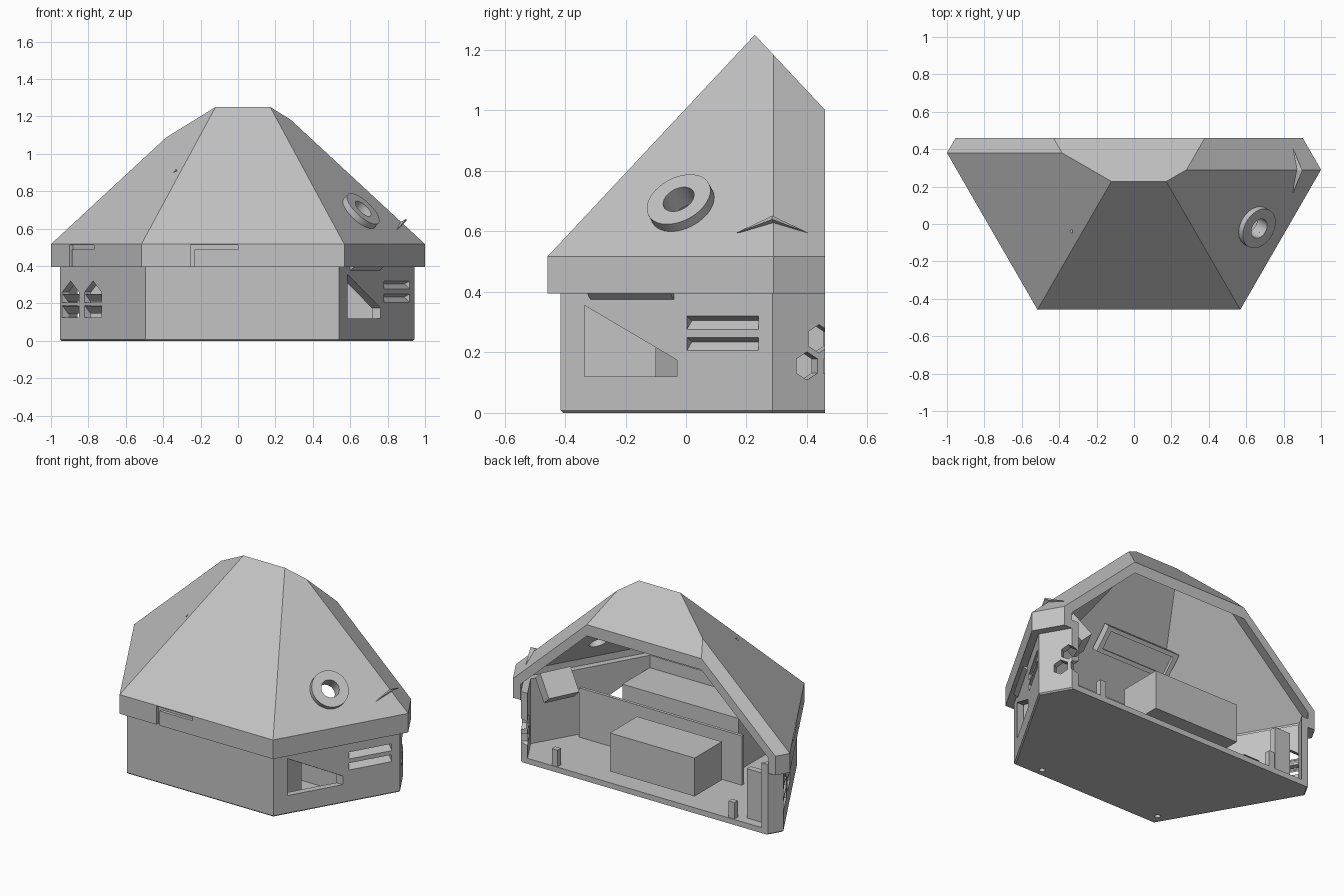
import bpy, bmesh, math
from mathutils import Vector, Matrix

old = bpy.data.objects.get("Cube")
if old:
    bpy.data.objects.remove(old, do_unlink=True)

gray = bpy.data.materials.new("plain gray")
gray.use_nodes = True
gray.diffuse_color = (0.55, 0.55, 0.55, 1)
gray.node_tree.nodes["Principled BSDF"].inputs["Base Color"].default_value = (0.55, 0.55, 0.55, 1)

# Wall directions: unit normal x, y, eave distance, wall distance
S = math.sqrt(3) / 2
FRONT = (0, -1, 0.458, 0.415)
RIGHT = (S, -0.5, 0.721, 0.675)
BACK_RIGHT = (S, 0.5, 1.011, 0.961)
LEFT = (-S, -0.5, 0.676, 0.636)
BACK_LEFT = (-S, 0.5, 1.056, 1.012)
BACK = (0, 1, 0.913, 0.875)
SIDES = [FRONT, RIGHT, BACK_RIGHT, LEFT, BACK_LEFT, BACK]
PITCH = 1.069
CUT = 0.46


def finish(name, bm):
    bmesh.ops.recalc_face_normals(bm, faces=bm.faces[:])
    me = bpy.data.meshes.new(name)
    bm.to_mesh(me)
    bm.free()
    ob = bpy.data.objects.new(name, me)
    me.materials.append(gray)
    bpy.context.scene.collection.objects.link(ob)
    return ob


def solid(name, planes):
    """Convex solid: the space inside all planes (normal, distance)."""
    bm = bmesh.new()
    bmesh.ops.create_cube(bm, size=6)
    for n, d in planes:
        n = Vector(n)
        bmesh.ops.bisect_plane(bm, geom=bm.verts[:] + bm.edges[:] + bm.faces[:],
                               plane_co=n * d / n.length_squared, plane_no=n, clear_outer=True)
        rim = [e for e in bm.edges if e.is_boundary]
        if rim:
            bmesh.ops.edgeloop_fill(bm, edges=rim)
    return finish(name, bm)


def hull(name, points):
    bm = bmesh.new()
    for p in points:
        bm.verts.new(p)
    bmesh.ops.convex_hull(bm, input=bm.verts[:])
    return finish(name, bm)


def box(name, lo, hi):
    return hull(name, [(x, y, z) for x in (lo[0], hi[0]) for y in (lo[1], hi[1]) for z in (lo[2], hi[2])])


def frame(origin, normal):
    n = Vector(normal).normalized()
    t = Vector((0, 0, 1)).cross(n).normalized()
    m = Matrix((t, n.cross(t), n)).transposed().to_4x4()
    m.translation = origin
    return m


def prism(name, poly, near, far, m):
    """Outline extruded along the normal of a frame."""
    bm = bmesh.new()
    face = bm.faces.new([bm.verts.new((u, v, near)) for u, v in poly])
    top = bmesh.ops.extrude_face_region(bm, geom=[face])["geom"]
    bmesh.ops.translate(bm, vec=(0, 0, far - near), verts=[g for g in top if isinstance(g, bmesh.types.BMVert)])
    bm.transform(m)
    return finish(name, bm)


def wall_frame(side, dist=3):
    n = Vector((side[0], side[1], 0))
    return frame(n * side[dist], n)


def along(m, axis, a):
    """Distance along a wall at a given x (axis 0) or y (axis 1)."""
    return (a - m.translation[axis]) / m.col[0][axis]


def on_wall(name, side, axis, poly, near, far, dist=3):
    """Prism on a wall; outline given as (x or y, z)."""
    m = wall_frame(side, dist)
    return prism(name, [(along(m, axis, a), z) for a, z in poly], near, far, m)


def wedge(name, side, axis, ends, profile):
    """Bar along a wall; profile given as (z, outward distance)."""
    m = wall_frame(side)
    return hull(name, [m @ Vector((along(m, axis, a), z, d)) for a in ends for z, d in profile])


def circle(r, count, u=0, v=0, turn=0):
    return [(u + r * math.cos(turn + math.tau * i / count), v + r * math.sin(turn + math.tau * i / count))
            for i in range(count)]


def rect(a, b, c, d):
    return [(a, c), (b, c), (b, d), (a, d)]


def cut(ob, *cutters):
    for c in cutters:
        c.hide_render = True
        mod = ob.modifiers.new("cut", "BOOLEAN")
        mod.operation, mod.solver, mod.object = "DIFFERENCE", "EXACT", c
    bpy.context.view_layer.update()
    me = bpy.data.meshes.new_from_object(ob.evaluated_get(bpy.context.evaluated_depsgraph_get()))
    ob.modifiers.clear()
    ob.data = me
    for c in cutters:
        bpy.data.objects.remove(c, do_unlink=True)


def walls(dist, inset=0):
    return [((s[0], s[1], 0), s[dist] - inset) for s in SIDES]


def slopes(eave):
    return [((PITCH * s[0], PITCH * s[1], 1), eave + PITCH * s[2]) for s in SIDES]


# Roof shell, open at the back, with L-shaped grooves in the eave
roof = solid("roof", walls(2) + slopes(0.517) + [((0, 0, -1), -0.395), ((0, 1, 0), CUT)])
for side, a, b, w in ((LEFT, -0.9, -0.77, 0.012), (FRONT, -0.255, 0, 0.022)):
    cut(roof, on_wall("groove_post", side, 0, rect(a, a + w, 0.38, 0.512), -0.02, 0.02, 2))
    cut(roof, on_wall("groove_bar", side, 0, rect(a + w / 2, b, 0.488, 0.512), -0.02, 0.02, 2))
ring_frame = frame((0.648, -0.012, 0.683), (PITCH * RIGHT[0], PITCH * RIGHT[1], 1))
mark_frame = frame((-0.335, -0.04, 0.91), (PITCH * LEFT[0], PITCH * LEFT[1], 1))
cut(roof, solid("roof_space", walls(3, -0.002)[:5] + slopes(0.445) + [((0, 0, -1), 0), ((0, 1, 0), 0.6)]),
    prism("ring_hole", circle(0.055, 32), -0.15, 0.1, ring_frame),
    prism("small_mark", circle(0.014, 3), -0.03, 0.03, mark_frame))

# Lower housing: walls and floor
base = solid("base", walls(3) + [((s[0], s[1], -1), s[3] - 0.008) for s in SIDES]
             + [((0, 0, 1), 0.45), ((0, 0, -1), 0), ((0, 1, 0), CUT)])
cutters = [solid("base_space", walls(3, 0.04)[:5] + [((0, 0, 1), 0.6), ((0, 0, -1), -0.035), ((0, 1, 0), 0.6)])]

# Right wall: slanted window cut straight sideways, two blind slots, eave lip
window = [(-0.335, 0.12), (-0.03, 0.12), (-0.03, 0.175), (-0.335, 0.355)]
cutters.append(prism("window", window, 0.45, 0.9, frame((0, 0, 0), (1, 0, 0))))
for z in (0.205, 0.275):
    cutters.append(wedge("slot", RIGHT, 1, (0.003, 0.24), [(z, 0.001), (z + 0.045, 0.001), (z + 0.03, -0.033)]))
wedge("eave_lip", RIGHT, 1, (-0.315, -0.04), [(0.375, -0.005), (0.41, -0.005), (0.375, 0.001), (0.396, 0.025)])

# Hexagon holes in the back right wall
for y, z in ((0.44, 0.245), (0.4, 0.155), (0.49, 0.155)):
    m = wall_frame(BACK_RIGHT)
    cutters.append(prism("hexagon", circle(0.047, 6, along(m, 1, y), z, math.pi / 6), -0.06, 0.03, m))

# House-shaped windows with slanted slats in the left wall
for x in (-0.895, -0.775):
    ends = (x - 0.045, x + 0.045)
    house = [(ends[0], 0.205), (ends[1], 0.205), (ends[1], 0.26), (x, 0.32), (ends[0], 0.26)]
    cutters.append(on_wall("house_window", LEFT, 0, house, -0.06, 0.03))
    cutters.append(on_wall("house_window_low", LEFT, 0, rect(*ends, 0.125, 0.19), -0.06, 0.03))
    for z in (0.145, 0.21):
        wedge("window_slat", LEFT, 0, ends, [(z + 0.04, -0.004), (z, -0.037), (z + 0.01, -0.037)])

# Screw holes in the floor
for x, y in ((0.38, -0.36), (-0.46, -0.34)):
    cutters.append(prism("screw_hole", circle(0.017, 12), -0.1, 0.1, frame((x, y, 0), (0, -1e-6, 1))))
cut(base, *cutters)

# Round collar on the right roof slope
collar = prism("collar", circle(0.113, 48), -0.02, 0.034, ring_frame)
cut(collar, prism("collar_hole", circle(0.055, 48), -0.1, 0.1, ring_frame))
bpy.ops.object.select_all(action="DESELECT")
collar.select_set(True)
bpy.context.view_layer.objects.active = collar
bpy.ops.object.shade_smooth_by_angle(angle=math.radians(30))

# Thin pointed visor over the right corner ridge
for name, end in (("visor_front", 0.165), ("visor_back", 0.405)):
    hull(name, [(0.85, end, 0.594), (0.86, 0.285, 0.618), (0.86, 0.285, 0.63),
                (0.9, 0.285, 0.652), (0.9, 0.285, 0.64)])

# Interior: core block, partition, front block
box("core_block", (-0.38, 0.18, 0.105), (0.22, 0.455, 0.35))
box("partition", (-0.43, 0.03, 0.03), (0.72, 0.05, 0.35))
box("front_block", (-0.3, -0.38, 0.03), (0.52, -0.1, 0.37))

# Interior: tabs on the floor edge and side panel
for x in (-0.64, 0.61):
    box("floor_tab", (x - 0.02, 0.42, 0.03), (x + 0.02, 0.455, 0.14))
box("side_panel", (-0.82, 0.36, 0.03), (-0.71, 0.4, 0.35))

# Interior: tilted case under the right roof corner
prism("tilted_case", rect(-0.1, 0.1, -0.08, 0.08), -0.04, 0.04, frame((0.7, 0.3, 0.47), (-0.6, 0.3, 0.6)))

# Interior: framed panel under the front slope
panel_frame = frame((-0.07, -0.07, 0.815), (0, -PITCH, 1))
panel = prism("framed_panel", rect(-0.26, 0.26, -0.08, 0.08), -0.03, 0.02, panel_frame)
cut(panel, prism("panel_recess", rect(-0.23, 0.23, -0.055, 0.055), -0.1, -0.01, panel_frame))
